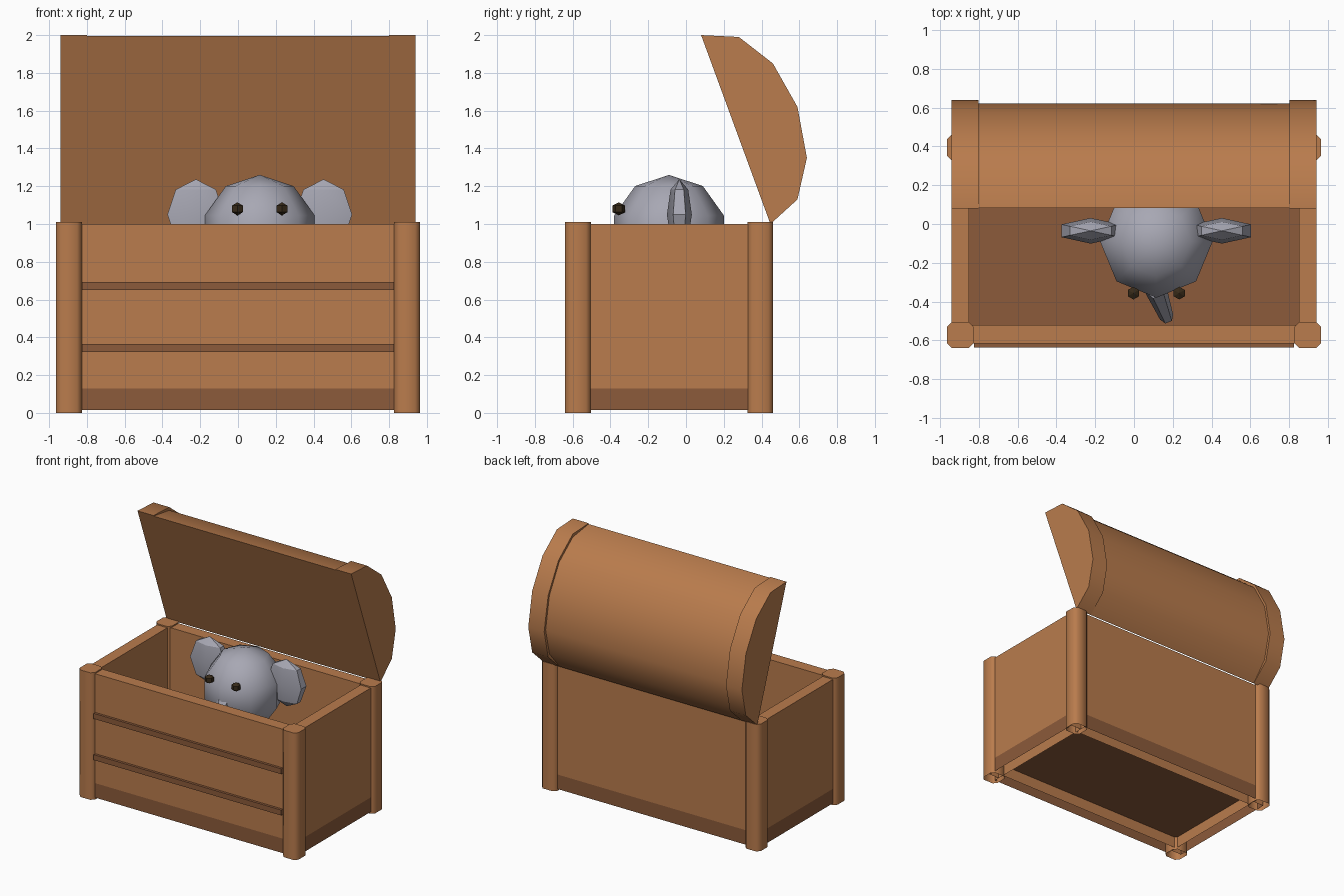
import bpy, bmesh, math
from mathutils import Vector, Matrix

if "Cube" in bpy.data.objects:
    bpy.data.objects.remove(bpy.data.objects["Cube"])


def material(name, hex_code):
    lin = [(int(hex_code[i:i + 2], 16) / 255) ** 2.2 for i in (0, 2, 4)]
    m = bpy.data.materials.new(name)
    m.diffuse_color = (*lin, 1)
    m.use_nodes = True
    m.node_tree.nodes["Principled BSDF"].inputs["Base Color"].default_value = m.diffuse_color
    return m


WOOD = material("wood", "b87b4e")
DARK = material("dark wood", "8b5b3d")
GREY = material("grey plush", "a6a6b2")
EYE = material("dark eye", "3a2e1f")


def finish(bm, name, mats, smooth=None):
    bmesh.ops.recalc_face_normals(bm, faces=bm.faces)
    me = bpy.data.meshes.new(name)
    bm.to_mesh(me)
    bm.free()
    for m in mats:
        me.materials.append(m)
    ob = bpy.data.objects.new(name, me)
    bpy.context.collection.objects.link(ob)
    if smooth:
        bpy.ops.object.select_all(action='DESELECT')
        ob.select_set(True)
        bpy.context.view_layer.objects.active = ob
        bpy.ops.object.shade_smooth_by_angle(angle=math.radians(smooth))
    return ob


def drop_bottom(bm):
    low = min(v.co.z for v in bm.verts)
    faces = [f for f in bm.faces if f.calc_center_median().z < low + 1e-4]
    bmesh.ops.delete(bm, geom=faces, context='FACES_ONLY')


def box(name, lo, hi, mats, band=None, open_bottom=False):
    """Box from corner to corner; outer faces below the band height get the second material."""
    lo, hi = Vector(lo), Vector(hi)
    mid = (lo + hi) / 2
    bm = bmesh.new()
    bmesh.ops.create_cube(bm, size=1, matrix=Matrix.Translation(mid)
                          @ Matrix.Diagonal((*(hi - lo), 1)))
    if open_bottom:
        drop_bottom(bm)
    if band:
        bmesh.ops.bisect_plane(bm, geom=bm.verts[:] + bm.edges[:] + bm.faces[:],
                               plane_co=(0, 0, band), plane_no=(0, 0, 1))
        out = (mid - Vector((0, -0.09, 0))).xy
        for f in bm.faces:
            c = f.calc_center_median()
            f.material_index = int(c.z < band and (c - mid).xy.dot(out) > 1e-3)
    return finish(bm, name, mats)


def prism(name, points, direction, mats, smooth=None, open_bottom=False):
    bm = bmesh.new()
    face = bm.faces.new([bm.verts.new(p) for p in points])
    out = bmesh.ops.extrude_face_region(bm, geom=[face], use_keep_orig=True)
    bmesh.ops.translate(bm, vec=direction,
                        verts=[g for g in out["geom"] if isinstance(g, bmesh.types.BMVert)])
    if open_bottom:
        drop_bottom(bm)
    return finish(bm, name, mats, smooth)


def ball(name, centre, radii, segs, rings, mat, smooth):
    bm = bmesh.new()
    bmesh.ops.create_uvsphere(bm, u_segments=segs, v_segments=rings, radius=1,
                              matrix=Matrix.Translation(centre) @ Matrix.Diagonal((*radii, 1)))
    return finish(bm, name, [mat], smooth)


def tube(name, path, radii, sides, mat, smooth):
    bm = bmesh.new()
    path = [Vector(p) for p in path]
    rot = (path[-1] - path[0]).to_track_quat('Z', 'Y')
    rings = []
    for p, r in zip(path, radii):
        angles = [2 * math.pi * i / sides for i in range(sides)]
        rings.append([bm.verts.new(p + rot @ Vector((r * math.cos(a), r * math.sin(a), 0)))
                      for a in angles])
    for a, b in zip(rings, rings[1:]):
        for i in range(sides):
            j = (i + 1) % sides
            bm.faces.new((a[i], a[j], b[j], b[i]))
    bm.faces.new(rings[0])
    bm.faces.new(rings[-1])
    return finish(bm, name, [mat], smooth)


# Chest walls, with a dark band round the foot
Z0, Z1, BAND = 0.015, 1.0, 0.13
wall = dict(mats=[WOOD, DARK], band=BAND, open_bottom=True)
box("front_wall", (-0.85, -0.615, Z0), (0.85, -0.52, Z1), **wall)
box("back_wall", (-0.85, 0.34, Z0), (0.85, 0.435, Z1), **wall)
for side, s in (("left", -1), ("right", 1)):
    xs = sorted((s * 0.85, s * 0.94))
    box(side + "_wall", (xs[0], -0.57, Z0), (xs[1], 0.39, Z1), **wall)
box("floor", (-0.85, -0.52, 0.105), (0.85, 0.34, BAND), [DARK])

# Front slats
for name, z in (("lower_slat", 0.322), ("upper_slat", 0.65)):
    box(name, (-0.825, -0.635, z), (0.825, -0.60, z + 0.043), [DARK])

# Corner posts with chamfered edges
hx, hy, c = 0.068, 0.068, 0.025
outline = [(hx, hy - c), (hx - c, hy), (c - hx, hy), (-hx, hy - c),
           (-hx, c - hy), (c - hx, -hy), (hx - c, -hy), (hx, c - hy)]
for sx, px in (("left", -0.895), ("right", 0.895)):
    for sy, py in (("front", -0.572), ("back", 0.393)):
        prism(f"{sy}_{sx}_post", [(px + x, py + y, 0) for x, y in outline],
              (0, 0, 1.01), [WOOD], 50, True)

# Open rounded lid with thicker end bands
arc = [(0.08, 2.0), (0.28, 1.99), (0.46, 1.85), (0.59, 1.62),
       (0.64, 1.35), (0.59, 1.13), (0.447, 1.0)]
mid = Vector((0.265, 1.505))
inner = [tuple(mid + (Vector(p) - mid) * 0.95) for p in arc[1:-1]]
inner = [(0.0822, 1.994)] + inner + [(0.447, 1.0)]
prism("lid", [(-0.80, y, z) for y, z in inner], (1.60, 0, 0), [WOOD], 45)
for side, x in (("left", -0.94), ("right", 0.80)):
    prism(side + "_lid_band", [(x, y, z) for y, z in arc], (0.14, 0, 0), [WOOD], 45)

# Plush elephant sitting inside
CX = 0.115
ball("elephant_head", (CX, -0.09, 0.95), (0.305, 0.305, 0.31), 8, 5, GREY, 60)
ball("elephant_body", (CX, -0.07, 0.42), (0.24, 0.24, 0.30), 8, 5, GREY, 60)
tube("elephant_trunk", [(0.11, -0.33, 0.925), (0.168, -0.48, 0.62)],
     [0.058, 0.036], 6, GREY, 40)
for side, s in (("left", -1), ("right", 1)):
    ball(side + "_ear", (CX + s * 0.338, -0.035, 1.05), (0.174, 0.066, 0.187), 6, 4, GREY, 30)
    ball(side + "_eye", (CX + s * 0.118, -0.356, 1.08), (0.038, 0.038, 0.035), 6, 3, EYE, 30)
